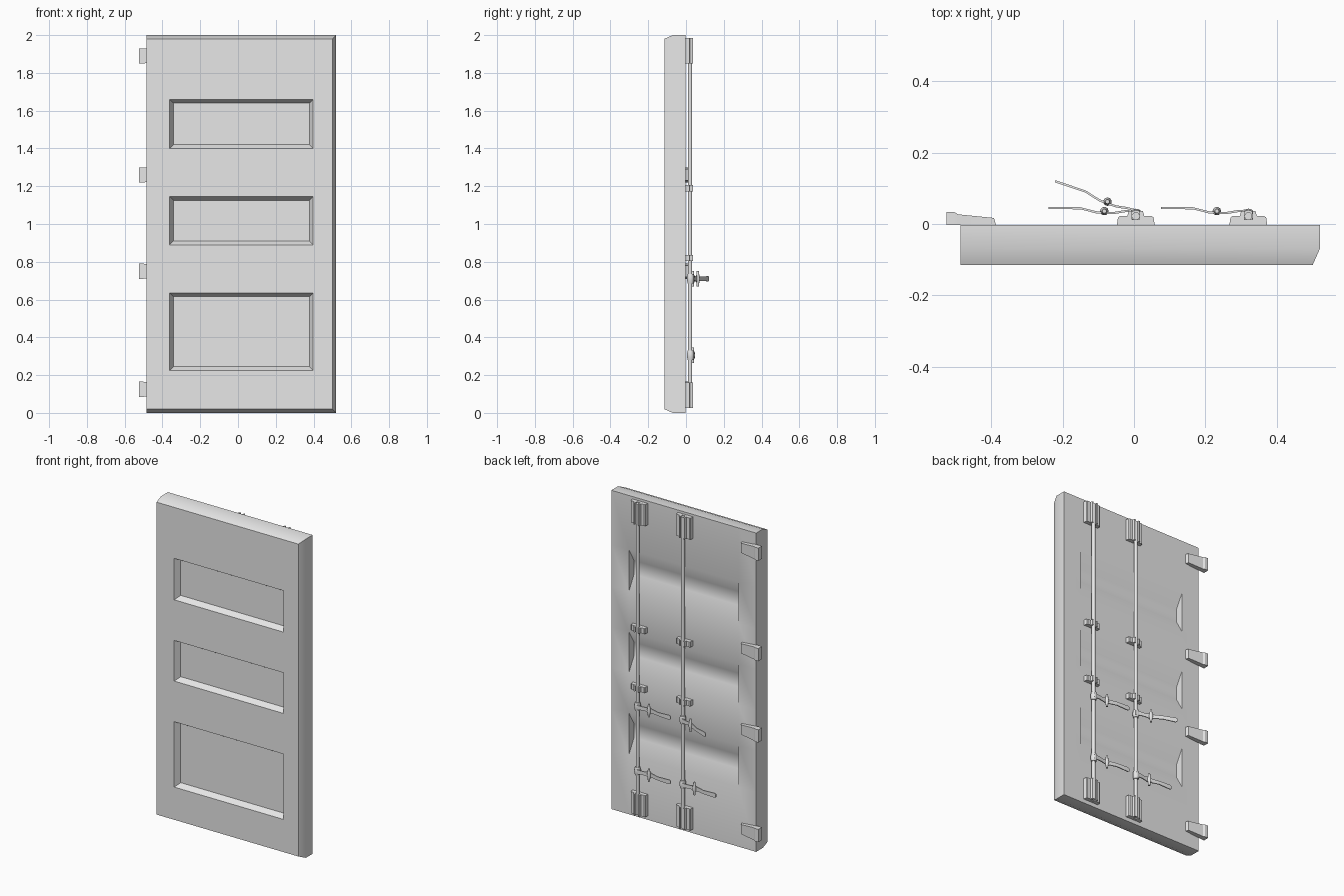
import bpy, bmesh, math
from mathutils import Vector, Matrix

cube = bpy.data.objects.get("Cube")
if cube:
    bpy.data.objects.remove(cube, do_unlink=True)

grey = bpy.data.materials.new("plain grey")
grey.use_nodes = True
grey.diffuse_color = (0.8, 0.8, 0.8, 1)
grey.node_tree.nodes["Principled BSDF"].inputs["Base Color"].default_value = (0.8, 0.8, 0.8, 1)


def finish(bm, name, recalc=True, angle=40):
    bmesh.ops.remove_doubles(bm, verts=bm.verts, dist=0.0001)
    if recalc:
        bmesh.ops.recalc_face_normals(bm, faces=bm.faces)
    mesh = bpy.data.meshes.new(name)
    bm.to_mesh(mesh)
    bm.free()
    mesh.materials.append(grey)
    ob = bpy.data.objects.new(name, mesh)
    bpy.context.collection.objects.link(ob)
    bpy.ops.object.select_all(action='DESELECT')
    ob.select_set(True)
    bpy.context.view_layer.objects.active = ob
    bpy.ops.object.shade_smooth_by_angle(angle=math.radians(angle))
    return ob


def face(bm, pts, toward):
    """Add a polygon whose normal points along the given direction."""
    f = bm.faces.new([bm.verts.new(p) for p in pts])
    f.normal_update()
    if f.normal.dot(Vector(toward)) < 0:
        f.normal_flip()


def loft(bm, sections):
    """Skin a list of equally long closed sections and cap both ends."""
    rings = [[bm.verts.new(p) for p in s] for s in sections]
    n = len(rings[0])
    for a, b in zip(rings, rings[1:]):
        for i in range(n):
            bm.faces.new((a[i], a[(i + 1) % n], b[(i + 1) % n], b[i]))
    bm.faces.new(rings[0])
    bm.faces.new(rings[-1])


def cylinder(bm, x, y, z0, z1, radii, sides=12):
    """Upright turned part; radii are spread evenly from z0 to z1."""
    sections = []
    for k, r in enumerate(radii):
        z = z0 + (z1 - z0) * k / (len(radii) - 1)
        sections.append([(x + r * math.cos(math.tau * i / sides),
                          y + r * math.sin(math.tau * i / sides), z) for i in range(sides)])
    loft(bm, sections)


# Door slab with chamfered front edges and recesses on both faces
LEFT, RIGHT, FRONT, MID, BACK, CH = -0.485, 0.52, -0.115, -0.07, -0.003, 0.02
X0, X1 = -0.362, 0.398
bm = bmesh.new()


def rect(y, xa, xb, za, zb):
    return [(xa, y, za), (xb, y, za), (xb, y, zb), (xa, y, zb)]


bands = [0.635, 0.89, 1.145, 1.40, 1.66]
front_rows = [CH, 0.225] + bands + [2 - CH]
back_rows = [0, 0.375] + bands + [2]

# front face: sloped frame around a flat sunken panel
for r, (za, zb) in enumerate(zip(front_rows, front_rows[1:])):
    face(bm, rect(FRONT, LEFT, X0, za, zb), (0, -1, 0))
    face(bm, rect(FRONT, X1, RIGHT - CH, za, zb), (0, -1, 0))
    outer = rect(FRONT, X0, X1, za, zb)
    if r % 2 == 0:
        face(bm, outer, (0, -1, 0))
        continue
    inner = rect(FRONT + 0.035, X0 + 0.02, X1 - 0.02, za + 0.02, zb - 0.02)
    face(bm, inner, (0, -1, 0))
    for i in range(4):
        j = (i + 1) % 4
        face(bm, [outer[i], outer[j], inner[j], inner[i]], (0, -1, 0))

# back face: trough recesses with upright ends
for r, (za, zb) in enumerate(zip(back_rows, back_rows[1:])):
    face(bm, rect(BACK, LEFT, X0, za, zb), (0, 1, 0))
    face(bm, rect(BACK, X1, RIGHT, za, zb), (0, 1, 0))
    if r % 2 == 0:
        face(bm, rect(BACK, X0, X1, za, zb), (0, 1, 0))
        continue
    third = (zb - za) / 3
    trough = [(BACK, za), (BACK - 0.05, za + third), (BACK - 0.05, zb - third), (BACK, zb)]
    for (ya, a), (yb, b) in zip(trough, trough[1:]):
        face(bm, [(X0, ya, a), (X1, ya, a), (X1, yb, b), (X0, yb, b)], (0, 1, 0))
    for x, way in ((X0, 1), (X1, -1)):
        face(bm, [(x, y, z) for y, z in trough], (way, 0, 0))

# slab edges
for z, zc, way in ((0, CH, -1), (2, 2 - CH, 1)):
    face(bm, [(LEFT, BACK, z), (RIGHT, BACK, z), (RIGHT, MID, z), (LEFT, MID, z)], (0, 0, way))
    face(bm, [(LEFT, MID, z), (RIGHT, MID, z), (RIGHT - CH, FRONT, zc), (LEFT, FRONT, zc)], (0, 0, way))
face(bm, [(RIGHT, BACK, 0), (RIGHT, BACK, 2), (RIGHT, MID, 2), (RIGHT, MID, 0)], (1, 0, 0))
face(bm, [(RIGHT, MID, 0), (RIGHT, MID, 2), (RIGHT - CH, FRONT, 2 - CH), (RIGHT - CH, FRONT, CH)], (1, 0, 0))
face(bm, [(LEFT, BACK, 0), (LEFT, MID, 0), (LEFT, FRONT, CH), (LEFT, FRONT, 2 - CH),
          (LEFT, MID, 2), (LEFT, BACK, 2)], (-1, 0, 0))
finish(bm, "door_slab", recalc=False)

# Hinges: tapered blocks, each section is (x, thickness, half height)
for n, z in enumerate((0.125, 0.75, 1.26, 1.89)):
    bm = bmesh.new()
    loft(bm, [[(x, BACK, z - h), (x, t, z - h), (x, t, z + h), (x, BACK, z + h)]
              for x, t, h in ((-0.525, 0.033, 0.04), (-0.502, 0.033, 0.04), (-0.492, 0.027, 0.039),
                              (-0.392, 0.017, 0.03), (-0.386, BACK, 0.03))])
    finish(bm, f"hinge_{n + 1}", angle=20)


def bracket(name, x, z0, z1, half):
    """Plate with two ridges that hold the rod, extruded upwards."""
    side = [(0.053, BACK), (0.05, 0.018), (0.045, 0.022), (0.024, 0.022),
            (0.02, 0.036), (0.011, 0.036), (0.011, 0.012)]
    profile = [(half * a, b) for a, b in side] + [(-half * a, b) for a, b in reversed(side)]
    bm = bmesh.new()
    loft(bm, [[(x + a, b, z) for a, b in profile] for z in (z0, z1)])
    finish(bm, name, angle=20)


def handle(name, x, z, turn):
    """Flat lever on a hub, with a spindle-shaped catch, swung about the rod."""
    bm = bmesh.new()
    path = [(0.008, 0.038, 0.015), (-0.03, 0.036, 0.012), (-0.06, 0.031, 0.011), (-0.088, 0.031, 0.018),
            (-0.112, 0.033, 0.012), (-0.155, 0.044, 0.011), (-0.235, 0.045, 0.014), (-0.245, 0.045, 0.009)]
    loft(bm, [[(x + a, b - 0.003, z - w), (x + a, b + 0.003, z - w),
               (x + a, b + 0.003, z + w), (x + a, b - 0.003, z + w)] for a, b, w in path])
    cylinder(bm, x - 0.088, 0.036, z - 0.04, z + 0.04, (0.006, 0.008, 0.012, 0.008, 0.006), 10)
    cylinder(bm, x, 0.024, z - 0.025, z + 0.025, (0.015, 0.019, 0.019, 0.015))
    bmesh.ops.rotate(bm, verts=bm.verts, cent=(x, 0.022, z),
                     matrix=Matrix.Rotation(math.radians(turn), 3, 'Z'))
    finish(bm, name)


# Locking rods with their brackets and handles
for side, x in (("right", 0.005), ("left", 0.32)):
    bm = bmesh.new()
    cylinder(bm, x, 0.022, 0.03, 1.98, (0.011, 0.011))
    finish(bm, f"{side}_locking_rod")
    bracket(f"{side}_bottom_bracket", x, 0.025, 0.16, 1)
    bracket(f"{side}_top_bracket", x, 1.85, 1.985, 1)
    bracket(f"{side}_lower_guide", x, 0.803, 0.837, 0.95)
    bracket(f"{side}_upper_guide", x, 1.173, 1.207, 0.95)
    handle(f"{side}_lower_handle", x, 0.305, 0)
    handle(f"{side}_upper_handle", x, 0.71, -18 if side == "right" else 0)
